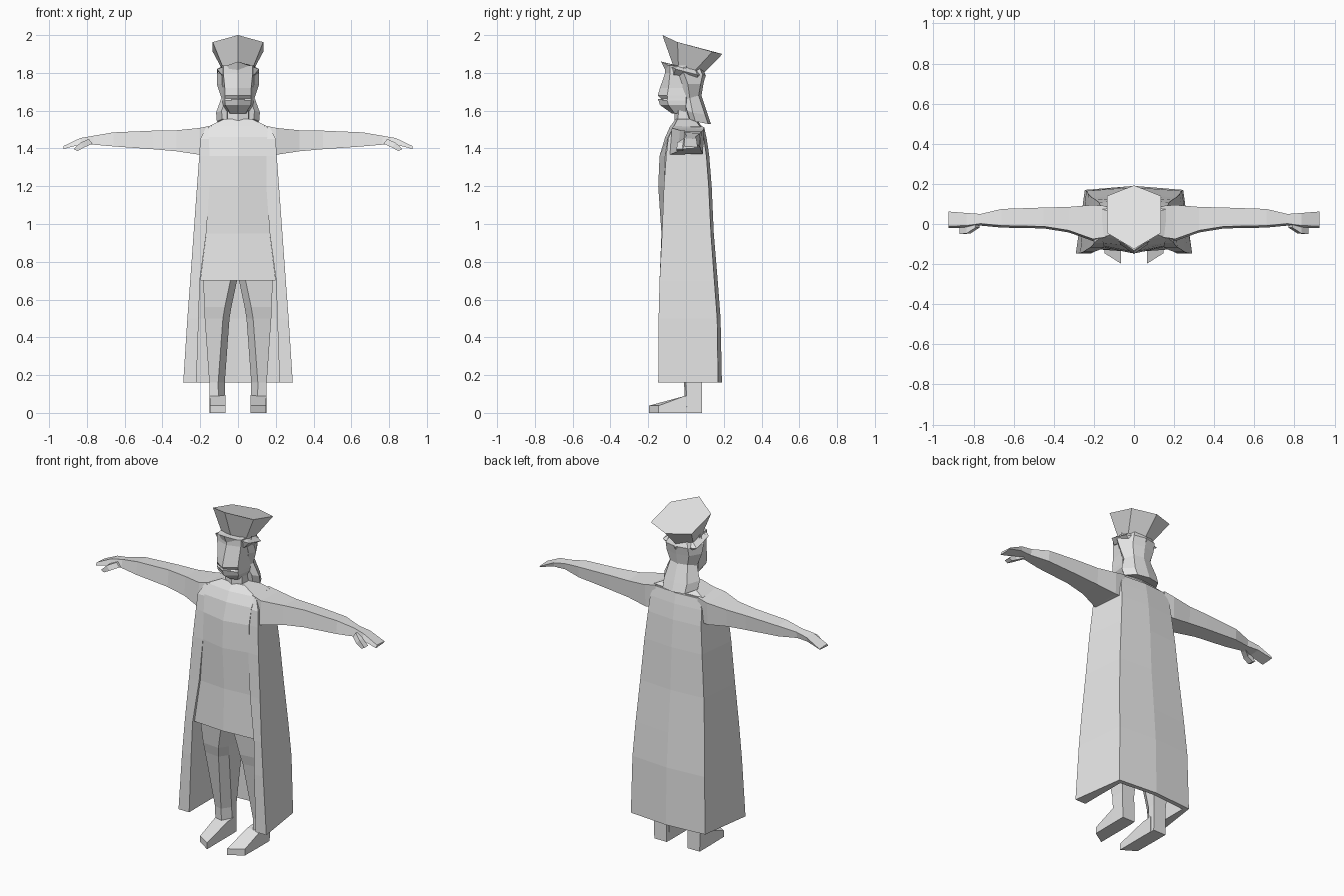
import bpy, bmesh

grey = bpy.data.materials.new("light_grey")
grey.diffuse_color = (0.8, 0.8, 0.8, 1)


def loft(name, rings):
    """Skin a list of equal-length closed rings and cap both ends."""
    bm = bmesh.new()
    rows = [[bm.verts.new(p) for p in r] for r in rings]
    n = len(rows[0])
    for a, b in zip(rows, rows[1:]):
        for i in range(n):
            j = (i + 1) % n
            bm.faces.new((a[i], a[j], b[j], b[i]))
    bm.faces.new(rows[0])
    bm.faces.new(rows[-1])
    bmesh.ops.recalc_face_normals(bm, faces=bm.faces)
    me = bpy.data.meshes.new(name)
    bm.to_mesh(me)
    bm.free()
    me.materials.append(grey)
    ob = bpy.data.objects.new(name, me)
    bpy.context.collection.objects.link(ob)
    return ob


def sym(half):
    """Complete a ring given from front centre to back centre."""
    return half + [(-x, y, z) for x, y, z in half[-2:0:-1]]


def pair(name, rings):
    for side, s in (("right", 1), ("left", -1)):
        loft(f"{side}_{name}", [[(s * x, y, z) for x, y, z in r] for r in rings])


# tunic: z, half width, front centre y, front side y, back y
loft("tunic", [sym([(0, fc, z), (w, fs, z), (w, b - .01, z), (0, b, z)])
               for z, w, fc, fs, b in (
    (.70, .200, -.140, -.125, .13), (.95, .168, -.130, -.115, .11),
    (1.20, .152, -.147, -.115, .10), (1.36, .150, -.140, -.110, .09),
    (1.46, .155, -.110, -.095, .085), (1.515, .160, -.085, -.065, .085),
    (1.555, .075, -.055, -.045, .055))])

# long open coat: z, rim inner x, rim outer x, front y, back corner x, y, back centre y
coat = []
for z, xi, xo, yf, xb, yb, yc in (
        (.16, .220, .290, -.147, .245, .170, .190),
        (.50, .208, .268, -.145, .238, .165, .183),
        (.70, .202, .253, -.140, .228, .150, .168),
        (.95, .168, .235, -.127, .210, .132, .147),
        (1.20, .150, .217, -.117, .190, .120, .136),
        (1.36, .148, .205, -.105, .175, .108, .123),
        (1.45, .150, .200, -.095, .170, .095, .110),
        (1.51, .155, .170, -.070, .150, .085, .097)):
    outer = [(xi, yf, z), (xo, yf, z), (xb, yb, z), (0, yc, z)]
    t = .025
    coat.append(outer + [(-x, y, z) for x, y, z in outer[2::-1]] +
                [(-xb + t, yb - t, z), (0, yc - t, z), (xb - t, yb - t, z)])
loft("coat", coat)

# arms and hands: x, front y, back y, bottom z, top z
pair("arm", [[(x, f, b0), (x, f + .01, t), (x, b, t - .005), (x, b - .005, b0 + .005)]
             for x, f, b, b0, t in (
    (.14, -.075, .09, 1.375, 1.522), (.205, -.085, .095, 1.367, 1.508),
    (.325, -.042, .085, 1.385, 1.496), (.45, -.022, .082, 1.396, 1.494),
    (.66, -.018, .075, 1.411, 1.485), (.765, -.008, .050, 1.420, 1.467),
    (.835, -.018, .055, 1.420, 1.455), (.925, -.020, .062, 1.397, 1.412))])
pair("thumb", [[(x, y, z), (x, y + .035, z), (x + .02, y + .035, z + h), (x + .02, y, z + h)]
               for x, y, z, h in ((.77, -.018, 1.425, .025), (.815, -.047, 1.405, .025),
                                  (.85, -.05, 1.386, .01))])

# legs: z, inner x, outer x, front y, back y
pair("leg", [[(i + .035, f, z), (o, f + .01, z), (o, b, z), (i, b, z), (i, f + .05, z)]
             for z, i, o, f, b in (
    (.00, .068, .150, -.005, .085), (.16, .070, .152, -.010, .085),
    (.50, .045, .176, -.070, .105), (.56, .035, .178, -.085, .105),
    (.72, .001, .185, -.105, .110))])
pair("shoe", [[(i, y1, 0), (o, y2, 0), (o, y2, h), (i, y1, h)]
              for i, o, y1, y2, h in ((.066, .150, .06, .06, .095),
                                      (.066, .150, -.005, -.005, .090),
                                      (.066, .148, -.197, -.145, .038))])

# neck and face
loft("neck", [sym([(0, f, z), (.055, f + .02, z), (.06, .06, z), (0, .07, z)])
              for z, f in ((1.52, -.062), (1.64, -.06))])
loft("face", [sym([(0, f, z), (w, f + d, z), (w + .012, 0, z), (0, .04, z)])
              for z, w, f, d in (
    (1.585, .040, -.075, .015), (1.63, .068, -.138, .045), (1.655, .070, -.145, .045),
    (1.665, .070, -.132, .035), (1.68, .070, -.150, .05), (1.72, .070, -.138, .045),
    (1.80, .078, -.110, .025), (1.84, .078, -.110, .025))])
loft("lips", [sym([(0, f, z), (.035, f + .022, z), (.035, -.08, z), (0, -.08, z)])
              for z, f in ((1.655, -.147), (1.662, -.149))])

# shoulder length hair: width, side front y and z, back y and z
loft("hair", [sym([(0, .01, zf), (w * .75, yf, zf), (w, yf + .03, (zf + zb) / 2),
                   (w * .65, yb - .015, zb), (0, yb, zb)])
              for w, yf, zf, yb, zb in (
    (.112, .020, 1.555, .132, 1.53), (.116, .005, 1.60, .115, 1.58),
    (.088, -.01, 1.655, .082, 1.68), (.112, -.02, 1.74, .092, 1.74),
    (.112, -.04, 1.80, .103, 1.79), (.09, -.04, 1.84, .09, 1.82))])

# hat: width, front y and z, side front y and z, side back y and z, back y and z
hat = []
for w, f, zf, a, za, b, zb, c, zc in (
        (.085, -.100, 1.795, -.065, 1.790, .06, 1.775, .100, 1.770),
        (.112, -.132, 1.860, -.055, 1.820, .06, 1.790, .105, 1.785),
        (.082, -.070, 1.845, -.040, 1.835, .05, 1.815, .095, 1.800),
        (.134, -.125, 2.000, -.045, 1.963, .14, 1.912, .193, 1.900)):
    hat.append(sym([(0, f, zf), (w, a, za), (w, b, zb), (0, c, zc)]))
loft("hat", hat)
